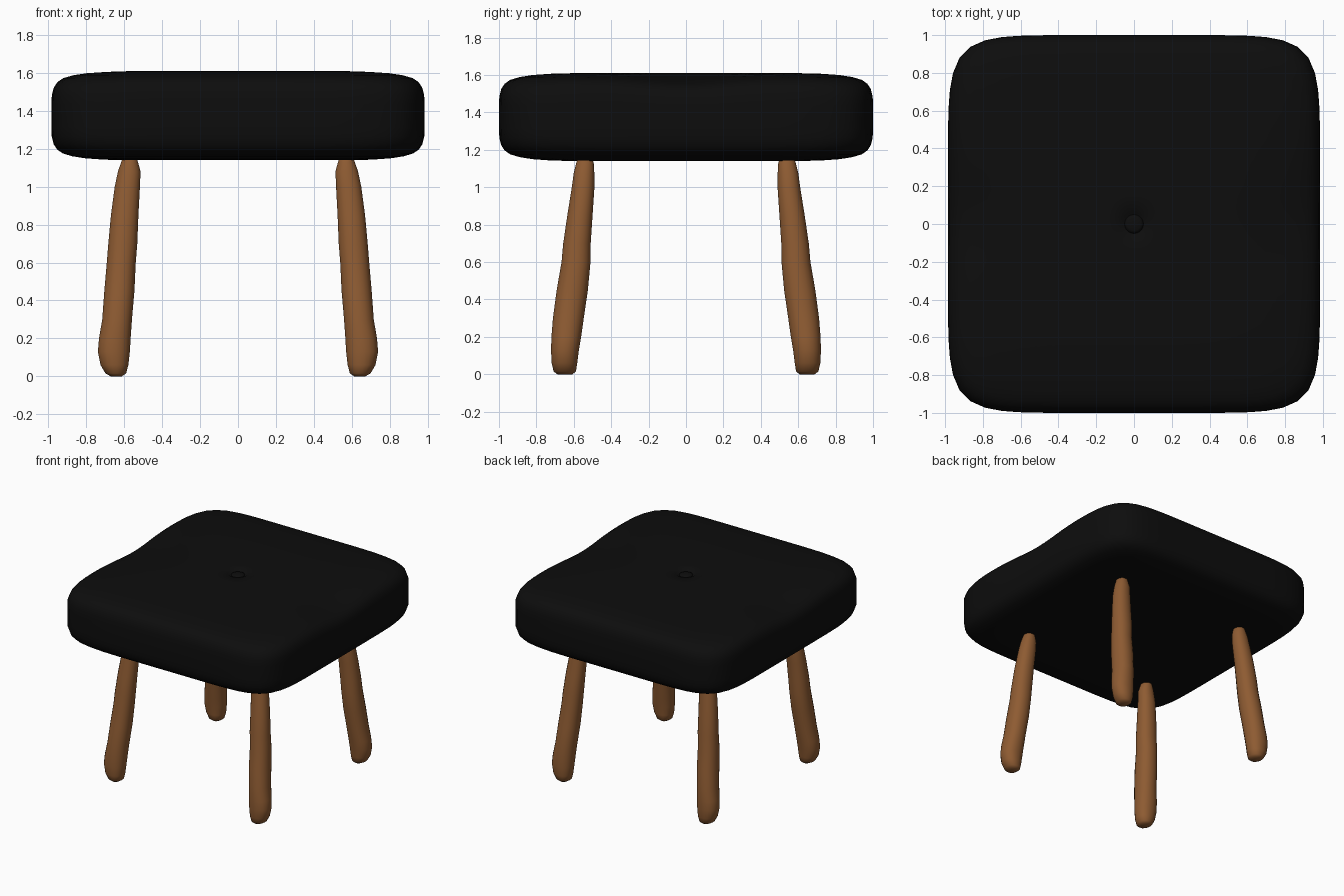
import bpy, bmesh
from math import cos, sin, pi, exp, copysign

if "Cube" in bpy.data.objects:
    bpy.data.objects.remove(bpy.data.objects["Cube"])


def material(name, rgb):
    m = bpy.data.materials.new(name)
    m.diffuse_color = (*rgb, 1)
    m.use_nodes = True
    m.node_tree.nodes["Principled BSDF"].inputs["Base Color"].default_value = m.diffuse_color
    return m


BLACK = material("black_upholstery", (0.004, 0.004, 0.004))
WOOD = material("brown_wood", (0.27, 0.105, 0.032))


def loft(name, rings, mat):
    """Skin a stack of closed rings (bottom to top) and cap both ends."""
    bm = bmesh.new()
    loops = [[bm.verts.new(p) for p in ring] for ring in rings]
    n = len(loops[0])
    for a, b in zip(loops, loops[1:]):
        for i in range(n):
            j = (i + 1) % n
            bm.faces.new((a[i], a[j], b[j], b[i]))
    bm.faces.new(loops[0][::-1])
    bm.faces.new(loops[-1])
    bmesh.ops.recalc_face_normals(bm, faces=bm.faces)
    me = bpy.data.meshes.new(name)
    bm.to_mesh(me)
    bm.free()
    me.shade_smooth()
    me.materials.append(mat)
    ob = bpy.data.objects.new(name, me)
    bpy.context.collection.objects.link(ob)
    return ob


def plan(a, b, n, steps=96):
    """Superellipse outline: n = 2 is round, larger is squarer."""
    pts = []
    for i in range(steps):
        t = 2 * pi * (i + 0.5) / steps
        c, s = cos(t), sin(t)
        r = (abs(c) ** n + abs(s) ** n) ** (-1 / n)
        pts.append((a * r * c, b * r * s))
    return pts


# Cushion: softened slab, (inset, height above middle, squareness)
EDGE = [(0.0, 0.0, 7.5), (0.0, 0.06, 7.5), (0.002, 0.11, 7.5), (0.012, 0.15, 7.4),
        (0.03, 0.178, 7.2), (0.06, 0.199, 7), (0.11, 0.214, 6.5), (0.18, 0.225, 6),
        (0.28, 0.232, 5), (0.4, 0.235, 4.5), (0.6, 0.235, 4), (0.85, 0.235, 2.5)]
MID = 1.375
rings = []
for side in (-1, 1):
    for inset, h, n in (EDGE[::-1] if side < 0 else EDGE[1:]):
        ring = []
        for x, y in plan(0.985 - inset, 1.0 - inset, n):
            z = MID + side * h
            if side > 0:
                # pinch in the upper rim halfway along the left and right sides
                k = exp(-(y / 0.28) ** 2) * max(0, (abs(x) - 0.6) / 0.385) * (h / 0.235) ** 3
                x -= copysign(0.04 * k, x)
                z -= 0.045 * k
            ring.append((x, y, z))
        rings.append(ring)
# shallow tufting dimple in the top
for r, z in ((0.075, 1.61), (0.06, 1.597), (0.03, 1.592)):
    rings.append([(x, y, z) for x, y in plan(r, r, 2)])
loft("seat_cushion", rings, BLACK)

# Tuft button
loft("tuft_button", [[(x, y, z) for x, y in plan(r, r, 2, 24)]
                     for r, z in ((0.05, 1.585), (0.05, 1.599), (0.035, 1.606), (0.01, 1.608))], BLACK)

# Legs: splayed, hand-carved taper: z, centre x, centre y, radius x, radius y
LEG = [(0.0, 0.642, 0.648, 0.03, 0.04), (0.015, 0.645, 0.648, 0.055, 0.06),
       (0.06, 0.652, 0.65, 0.074, 0.069), (0.13, 0.655, 0.647, 0.085, 0.075),
       (0.2, 0.65, 0.64, 0.084, 0.08), (0.3, 0.638, 0.629, 0.079, 0.083),
       (0.45, 0.626, 0.608, 0.08, 0.084), (0.6, 0.616, 0.588, 0.077, 0.078),
       (0.7, 0.608, 0.583, 0.077, 0.074), (0.85, 0.598, 0.567, 0.073, 0.068),
       (1.0, 0.584, 0.55, 0.067, 0.061), (1.08, 0.574, 0.545, 0.06, 0.055),
       (1.13, 0.572, 0.54, 0.045, 0.047), (1.17, 0.572, 0.54, 0.03, 0.035)]
for front, sy in (("front", -1), ("back", 1)):
    for hand, sx in (("left", -1), ("right", 1)):
        loft(f"{front}_{hand}_leg",
             [[(sx * (cx + x), sy * (cy + y), z) for x, y in plan(rx, ry, 2.2, 20)]
              for z, cx, cy, rx, ry in LEG], WOOD)
